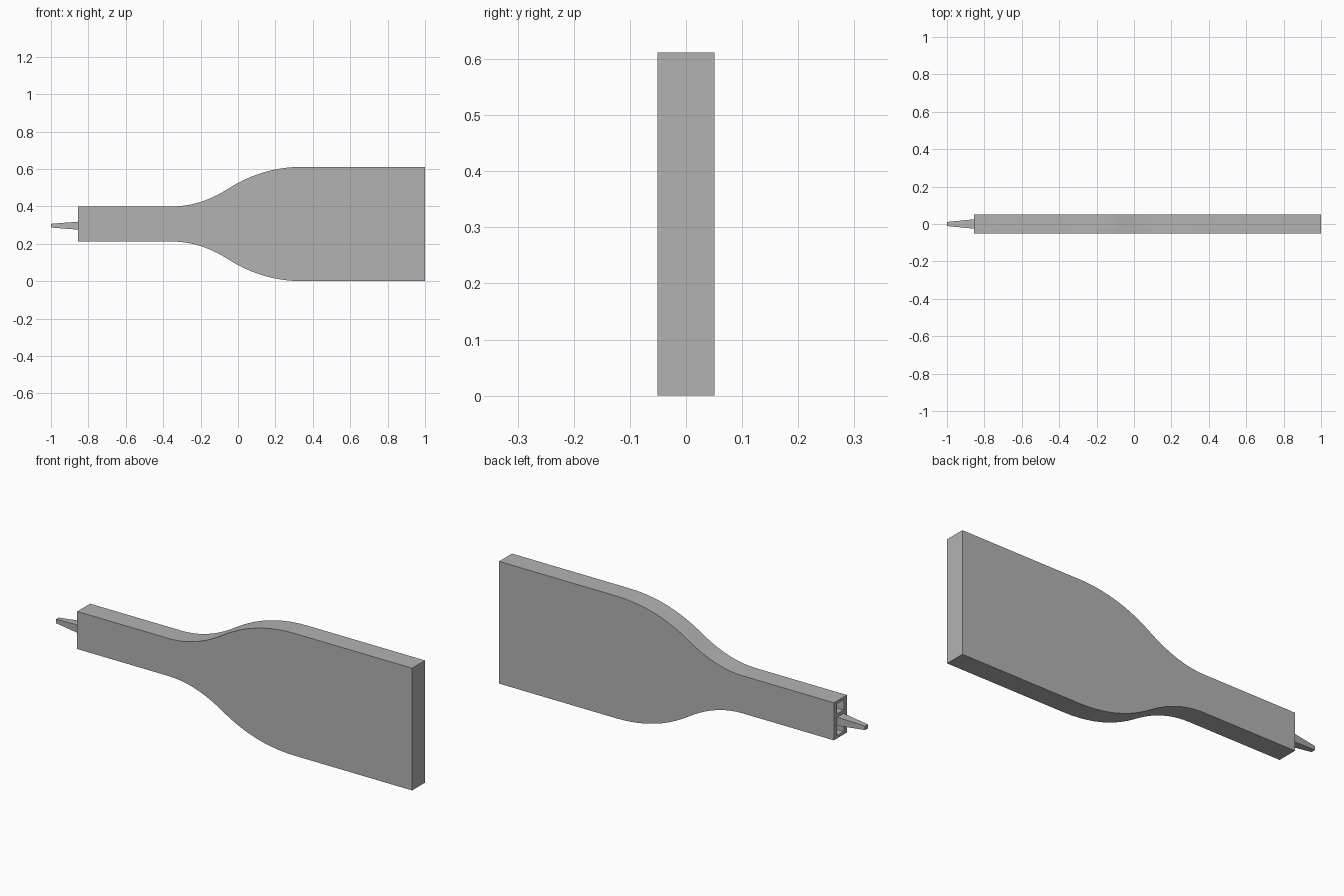
import bpy
import bmesh
from mathutils import Vector

default = bpy.data.objects.get("Cube")
if default:
    bpy.data.objects.remove(default, do_unlink=True)

MID = 0.306      # height of the centre line
HALF_Y = 0.051   # half the thickness
END_X = -0.855   # face of the narrow end

grey = bpy.data.materials.new("plain grey")
grey.use_nodes = True
grey.diffuse_color = (0.45, 0.45, 0.45, 1)
grey.node_tree.nodes["Principled BSDF"].inputs["Base Color"].default_value = grey.diffuse_color


def add_object(name, bm):
    bmesh.ops.recalc_face_normals(bm, faces=bm.faces)
    mesh = bpy.data.meshes.new(name)
    bm.to_mesh(mesh)
    bm.free()
    mesh.materials.append(grey)
    obj = bpy.data.objects.new(name, mesh)
    bpy.context.collection.objects.link(obj)
    return obj


def arc(a, b, c, steps=10):
    """Points along a quadratic curve."""
    a, b, c = Vector(a), Vector(b), Vector(c)
    return [a.lerp(b, i / steps).lerp(b.lerp(c, i / steps), i / steps)
            for i in range(steps + 1)]


def tapered_box(name, x0, x1, z, start, end):
    """Box along x; start and end are (half y, half z)."""
    bm = bmesh.new()
    bmesh.ops.create_cube(bm, size=2)
    for v in bm.verts:
        hy, hz = start if v.co.x < 0 else end
        v.co = (x0 if v.co.x < 0 else x1, v.co.y * hy, z + v.co.z * hz)
    return add_object(name, bm)


# Body: mirrored outline of half widths, extruded through the thickness
upper = [Vector((END_X, 0.094))]
upper += arc((-0.35, 0.094), (-0.2, 0.094), (-0.05, 0.19))
upper += arc((-0.05, 0.19), (0.13, 0.306), (0.35, 0.306))[1:]
upper.append(Vector((1, 0.306)))
outline = [(x, MID + h) for x, h in upper] + [(x, MID - h) for x, h in reversed(upper)]
bm = bmesh.new()
side = bm.faces.new([bm.verts.new((x, -HALF_Y, z)) for x, z in outline])
grown = bmesh.ops.extrude_face_region(bm, geom=[side])["geom"]
bmesh.ops.translate(bm, vec=(0, 2 * HALF_Y, 0),
                    verts=[g for g in grown if isinstance(g, bmesh.types.BMVert)])
body = add_object("body", bm)

# Two square sockets in the narrow end
for label, sign in (("upper", 1), ("lower", -1)):
    cutter = tapered_box(label + "_socket_cutter", END_X - 0.05, END_X + 0.05,
                         MID + sign * 0.054, (0.027, 0.026), (0.027, 0.026))
    cutter.hide_render = True
    cutter.hide_set(True)
    cut = body.modifiers.new(label + "_socket", "BOOLEAN")
    cut.object = cutter
    cut.operation = "DIFFERENCE"
    cut.solver = "EXACT"

# Tapered tang between the sockets
tapered_box("tang", -1, END_X + 0.01, 0.297, (0.011, 0.01), (0.026, 0.022))

# Smooth the curved edges, keeping the corners sharp
bpy.ops.object.select_all(action="DESELECT")
body.select_set(True)
bpy.context.view_layer.objects.active = body
bpy.ops.object.shade_smooth_by_angle()
